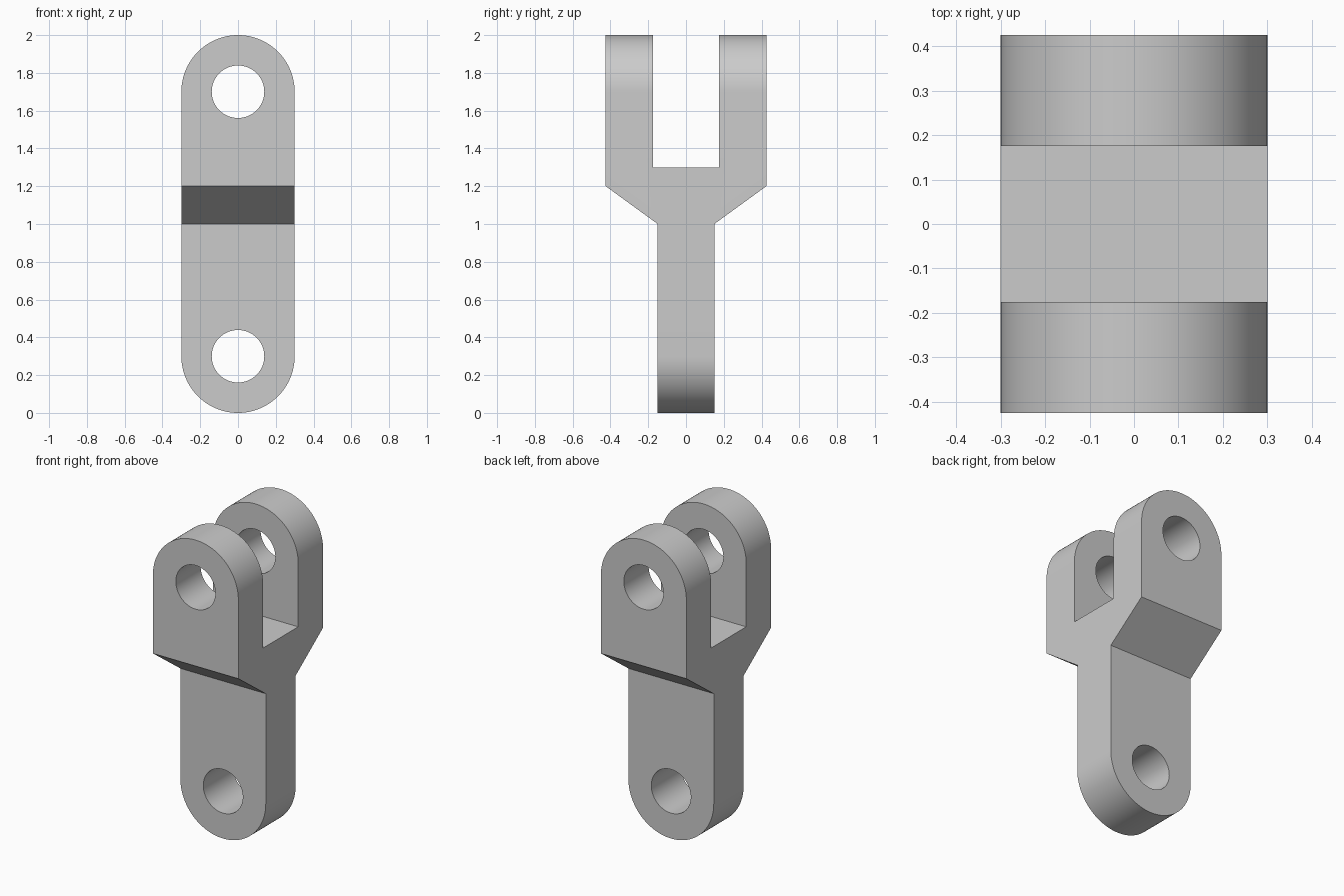
import bpy, bmesh, math
from mathutils import Vector

if "Cube" in bpy.data.objects:
    bpy.data.objects.remove(bpy.data.objects["Cube"])

R, HOLE_R = 0.3, 0.139
Z_LOW, Z_HIGH = 0.3, 1.7


def prism(name, points, direction):
    """Extrude a closed outline, centred, along direction."""
    d = Vector(direction)
    bm = bmesh.new()
    face = bm.faces.new([bm.verts.new(Vector(p) - d / 2) for p in points])
    ext = bmesh.ops.extrude_face_region(bm, geom=[face], use_keep_orig=True)
    bmesh.ops.translate(bm, vec=d, verts=[v for v in ext["geom"] if isinstance(v, bmesh.types.BMVert)])
    bmesh.ops.recalc_face_normals(bm, faces=bm.faces)
    mesh = bpy.data.meshes.new(name)
    bm.to_mesh(mesh)
    bm.free()
    obj = bpy.data.objects.new(name, mesh)
    bpy.context.collection.objects.link(obj)
    return obj


def arc(radius, z, start, sweep, steps):
    return [(radius * math.cos(start + sweep * i / steps), 0,
             z + radius * math.sin(start + sweep * i / steps)) for i in range(steps + 1)]


def combine(target, cutter, operation):
    bpy.context.view_layer.objects.active = target
    mod = target.modifiers.new(operation.title(), "BOOLEAN")
    mod.operation, mod.solver, mod.object = operation, "EXACT", cutter
    bpy.ops.object.modifier_apply(modifier=mod.name)
    bpy.data.objects.remove(cutter)


# Fork side profile, mirrored across y
half = [(0.15, -0.1), (0.15, 1.0), (0.425, 1.2), (0.425, 2.1), (0.176, 2.1), (0.176, 1.3)]
outline = half + [(-y, z) for y, z in reversed(half)]
clevis = prism("fork_link", [(0, y, z) for y, z in outline], (1, 0, 0))

# Rounded ends
rounded = arc(R, Z_HIGH, 0, math.pi, 48) + arc(R, Z_LOW, math.pi, math.pi, 48)
combine(clevis, prism("rounded_outline", rounded, (0, 1.2, 0)), "INTERSECT")

# Pin holes through the lug and both fork arms
for z in (Z_LOW, Z_HIGH):
    circle = arc(HOLE_R, z, 0, math.tau, 64)[:-1]
    combine(clevis, prism("pin_hole", circle, (0, 1.4, 0)), "DIFFERENCE")

# Plain grey finish
grey = bpy.data.materials.new("plain grey")
grey.diffuse_color = (0.6, 0.6, 0.6, 1)
grey.use_nodes = True
grey.node_tree.nodes["Principled BSDF"].inputs["Base Color"].default_value = grey.diffuse_color
clevis.data.materials.clear()
clevis.data.materials.append(grey)
for p in clevis.data.polygons:
    p.material_index = 0

bpy.ops.object.select_all(action="DESELECT")
clevis.select_set(True)
bpy.context.view_layer.objects.active = clevis
bpy.ops.object.shade_smooth_by_angle(angle=math.radians(30))
